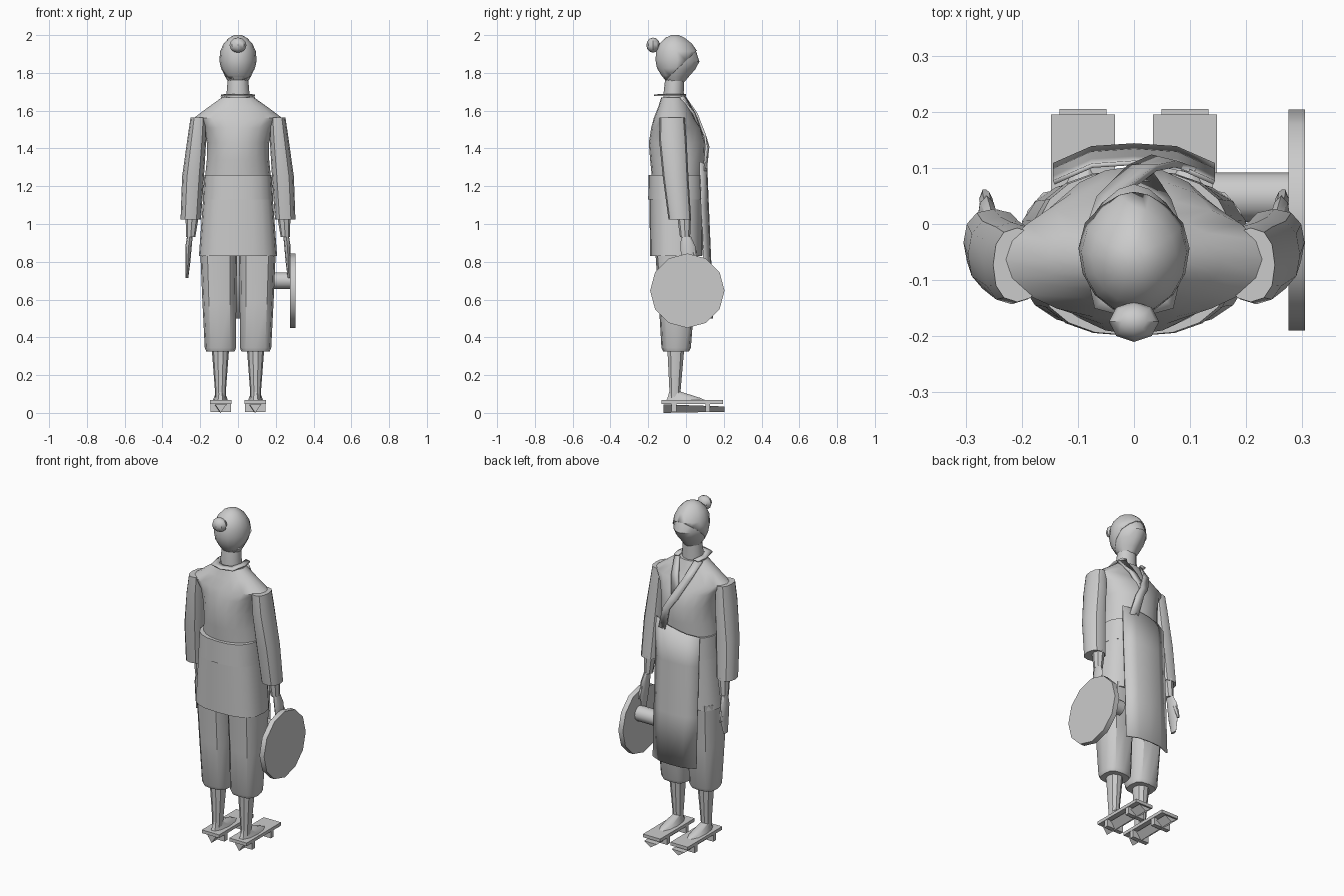
import bpy, bmesh, math
from mathutils import Vector

if "Cube" in bpy.data.objects:
    bpy.data.objects.remove(bpy.data.objects["Cube"])

grey = bpy.data.materials.new("plain_grey")
grey.diffuse_color = (0.6, 0.6, 0.6, 1)
grey.use_nodes = True
grey.node_tree.nodes["Principled BSDF"].inputs["Base Color"].default_value = grey.diffuse_color


def finish(name, bm, angle=35):
    bmesh.ops.recalc_face_normals(bm, faces=bm.faces[:])
    me = bpy.data.meshes.new(name)
    bm.to_mesh(me)
    bm.free()
    me.materials.append(grey)
    me.shade_smooth()
    me.set_sharp_from_angle(angle=math.radians(angle))
    ob = bpy.data.objects.new(name, me)
    bpy.context.collection.objects.link(ob)
    return ob


def loft_bm(rings, n=16, power=1.0, pinch=0.0):
    """Capped skin through rings of (x, y, z, half width, half depth)."""
    bm = bmesh.new()
    loops = []
    for cx, cy, z, rx, ry in rings:
        loop = []
        for i in range(n):
            a = 2 * math.pi * i / n
            c, s = math.cos(a), math.sin(a)
            px = math.copysign(abs(c) ** power, c) * (1 - pinch * max(s, 0) ** 2)
            py = math.copysign(abs(s) ** power, s)
            loop.append(bm.verts.new((cx + rx * px, cy + ry * py, z)))
        loops.append(loop)
    for a, b in zip(loops, loops[1:]):
        for i in range(n):
            j = (i + 1) % n
            bm.faces.new((a[i], a[j], b[j], b[i]))
    bm.faces.new(loops[0])
    bm.faces.new(loops[-1])
    return bm


def loft(name, rings, n=16, power=1.0, pinch=0.0):
    return finish(name, loft_bm(rings, n, power, pinch))


def box(name, lo, hi):
    bm = bmesh.new()
    bmesh.ops.create_cube(bm, size=1)
    for v in bm.verts:
        v.co = [l + (c + 0.5) * (h - l) for c, l, h in zip(v.co, lo, hi)]
    return finish(name, bm)


def sheet(name, rows, thick):
    """Thin solid cloth through rows of points."""
    bm = bmesh.new()
    grid = [[bm.verts.new(p) for p in row] for row in rows]
    for a, b in zip(grid, grid[1:]):
        for i in range(len(a) - 1):
            bm.faces.new((a[i], a[i + 1], b[i + 1], b[i]))
    ob = finish(name, bm)
    m = ob.modifiers.new("thickness", "SOLIDIFY")
    m.thickness = thick
    m.offset = 0
    return ob


def rod(name, x0, x1, y, z, r, n):
    """Cylinder along x."""
    bm = bmesh.new()
    bmesh.ops.create_cone(bm, cap_ends=True, segments=n, radius1=r, radius2=r, depth=x1 - x0)
    for v in bm.verts:
        a, b, c = v.co
        v.co = (c + (x0 + x1) / 2, a + y, b + z)
    return finish(name, bm)


# head, and a cap cut along a sloping brim
head = [(0, -.055, 1.75, .05, .045), (0, -.055, 1.78, .068, .07), (0, -.05, 1.82, .086, .1),
        (0, -.043, 1.86, .095, .114), (0, -.05, 1.91, .09, .105), (0, -.055, 1.95, .072, .082),
        (0, -.058, 1.98, .044, .048), (0, -.058, 1.995, .015, .016)]
loft("head", head, 16, 1, .3)
bm = loft_bm([(x, y, z + .005, rx + .004, ry + .004) for x, y, z, rx, ry in head], 16, 1, .3)
bmesh.ops.bisect_plane(bm, geom=bm.verts[:] + bm.edges[:] + bm.faces[:],
                       plane_co=Vector((0, -.1, 1.77)), plane_no=Vector((0, .15, -.16)),
                       clear_outer=True)
cap = finish("cap", bm)
m = cap.modifiers.new("thickness", "SOLIDIFY")
m.thickness = .006

# pompom at the back of the cap
bm = bmesh.new()
bmesh.ops.create_uvsphere(bm, u_segments=8, v_segments=6, radius=.04)
for v in bm.verts:
    v.co = (v.co.x * 1.12, v.co.y * .9 - .174, v.co.z + .947)
    v.co.z += 1.0
finish("pompom", bm)

# neck and collar
loft("neck", [(0, -.065, 1.62, .06, .055), (0, -.065, 1.7, .06, .053), (0, -.058, 1.79, .052, .05)], 12)
sheet("collar", [[(x, y, 1.685 + .004 * k) for x, y in
                  ((.05 + w, .0), (.06 + w, -.06), (.04 + w, -.12 - w), (0, -.13 - w * 1.3),
                   (-.04 - w, -.12 - w), (-.06 - w, -.06), (-.05 - w, .0))]
                 for k, w in ((0, 0), (-1, .03))], .008)

# jacket
loft("jacket_body", [(0, -.045, 1.24, .175, .135), (0, -.045, 1.34, .165, .145), (0, -.047, 1.43, .165, .15),
                     (0, -.052, 1.51, .19, .132), (0, -.063, 1.56, .235, .108),
                     (0, -.064, 1.62, .155, .083), (0, -.065, 1.67, .085, .066)], 20)
loft("belt", [(0, -.052, 1.13, .186, .148), (0, -.052, 1.26, .178, .147)], 20, .8)
loft("jacket_skirt", [(0, -.052, .83, .207, .138), (0, -.052, 1.14, .184, .142)], 20, .75)

# crossed lapels
sheet("long_lapel", [[(-.09, -.03, 1.672), (-.05, -.01, 1.678)], [(-.065, .045, 1.585), (-.02, .055, 1.585)],
                     [(-.01, .1, 1.47), (.04, .1, 1.47)], [(.03, .118, 1.41), (.075, .107, 1.41)],
                     [(.06, .105, 1.28), (.11, .095, 1.28)]], .012)
sheet("short_lapel", [[(.09, -.03, 1.672), (.05, -.01, 1.678)], [(.065, .04, 1.585), (.02, .045, 1.585)],
                      [(.035, .085, 1.47), (-.015, .088, 1.47)]], .012)

# apron
sheet("apron", [[(x, y + d - abs(x) * .0, z + x * t) for x, y in
                 ((-.143, -.03), (-.075, 0), (0, .005), (.075, 0), (.143, -.03))]
                for z, d, t in ((1.3, .104, .2), (1.1, .112, 0), (.8, .125, 0), (.5, .135, 0))], .008)

for s, side in ((-1, "left"), (1, "right")):
    # sleeve and hand
    loft(side + "_sleeve", [(s * .25, -.033, 1.025, .054, .06), (s * .238, -.055, 1.25, .058, .068),
                            (s * .218, -.07, 1.45, .05, .073), (s * .208, -.073, 1.565, .043, .066)], 12, .85)
    loft(side + "_wrist", [(s * .25, -.005, .93, .024, .027), (s * .243, -.01, 1.04, .035, .036)], 8)
    loft(side + "_hand", [(s * .27, .012, .715, .007, .02), (s * .265, .015, .8, .013, .038),
                          (s * .262, .01, .88, .017, .04), (s * .255, 0, .935, .015, .026)], 8)
    loft(side + "_thumb", [(s * .267, .055, .79, .005, .008), (s * .264, .045, .83, .012, .014),
                           (s * .26, .02, .9, .012, .014)], 6)

    # trouser leg, calf and foot
    loft(side + "_trouser_leg", [(s * .093, -.052, .325, .075, .068), (s * .093, -.052, .345, .083, .078),
                                 (s * .099, -.05, .6, .09, .095), (s * .102, -.048, .86, .098, .115)], 12, .7)
    loft(side + "_calf", [(s * .093, -.06, .08, .028, .03), (s * .093, -.058, .13, .03, .032),
                          (s * .093, -.054, .34, .046, .047)], 10)
    loft(side + "_foot", [(s * .093, .0, .066, .04, .11), (s * .093, -.012, .08, .035, .09),
                          (s * .093, -.058, .112, .022, .032)], 10)

    # raised sandal: board, two teeth and a low toe plate
    c = s * .091
    box(side + "_sandal_board", (c - .057, -.13, .048), (c + .057, .195, .067))
    for y, tooth in ((-.063, "rear"), (.115, "front")):
        box(side + "_sandal_" + tooth + "_tooth", (c - .055, y - .013, .006), (c + .055, y + .013, .05))
    bm = bmesh.new()
    lo = [bm.verts.new((c + x, -.12, z)) for x, z in ((-.03, .045), (.03, .045), (0, .0))]
    hi = [bm.verts.new((c + x, .205, z)) for x, z in ((-.042, .034), (.042, .034), (0, .006))]
    for i in range(3):
        j = (i + 1) % 3
        bm.faces.new((lo[i], lo[j], hi[j], hi[i]))
    bm.faces.new(lo)
    bm.faces.new(hi)
    finish(side + "_sandal_keel", bm)

# round tray with its grip
rod("disc", .275, .305, .007, .647, .197, 12)
rod("disc_grip", .14, .278, .048, .7, .044, 12)
